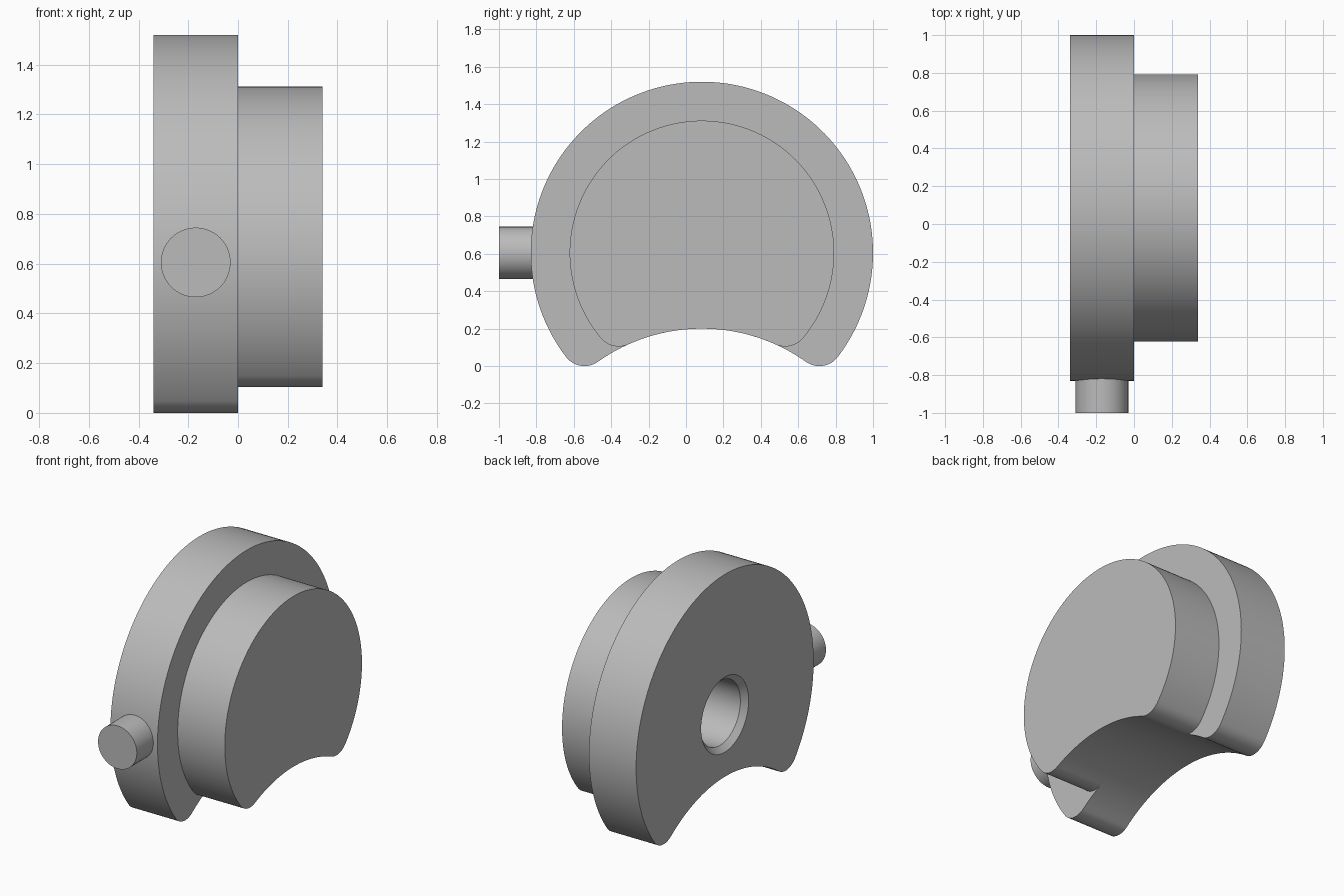
import bpy, bmesh
from math import sin, cos, pi, sqrt, atan2, radians
from mathutils import Matrix, Vector

if "Cube" in bpy.data.objects:
    bpy.data.objects.remove(bpy.data.objects["Cube"])

CY, CZ = 0.085, 0.605       # shared axis of the discs
CUT_R, CUT_Z = 0.962, -0.762  # scooped underside arc
FILLET = 0.124

grey = bpy.data.materials.new("plain grey")
grey.use_nodes = True
grey.diffuse_color = (0.5, 0.5, 0.5, 1)
grey.node_tree.nodes["Principled BSDF"].inputs["Base Color"].default_value = (0.5, 0.5, 0.5, 1)


def make(name, bm):
    bmesh.ops.recalc_face_normals(bm, faces=bm.faces)
    mesh = bpy.data.meshes.new(name)
    bm.to_mesh(mesh)
    bm.free()
    mesh.materials.append(grey)
    obj = bpy.data.objects.new(name, mesh)
    bpy.context.collection.objects.link(obj)
    return obj


def arc(cy, cz, r, a0, a1, n):
    return [(cy + r * cos(a0 + (a1 - a0) * i / n), cz + r * sin(a0 + (a1 - a0) * i / n))
            for i in range(n + 1)]


def scooped_disc(name, radius, x0, x1):
    # Rounded tip centre: tangent to the rim inside and to the scoop outside
    d, a, b = CZ - CUT_Z, radius - FILLET, CUT_R + FILLET
    h = (a * a - b * b + d * d) / (2 * d)
    ty, tz = sqrt(a * a - h * h), CZ - h
    rim = atan2(tz - CZ, ty)
    scoop = atan2(tz - CUT_Z, ty)
    half = arc(0, CUT_Z, CUT_R, pi / 2, scoop, 24)
    half += arc(ty, tz, FILLET, scoop - pi, rim, 20)[1:]
    half += arc(0, CZ, radius, rim, pi / 2, 64)[1:]
    outline = half + [(-y, z) for y, z in half[-2:0:-1]]
    bm = bmesh.new()
    face = bm.faces.new([bm.verts.new((x0, CY + y, z)) for y, z in outline])
    out = bmesh.ops.extrude_face_region(bm, geom=[face])
    bmesh.ops.translate(bm, vec=(x1 - x0, 0, 0),
                        verts=[v for v in out["geom"] if isinstance(v, bmesh.types.BMVert)])
    return make(name, bm)


def bore_cutter():
    # Stepped bore with a chamfered mouth, revolved about the disc axis
    profile = [(-0.4, 0), (-0.4, 0.245), (-0.34, 0.245), (-0.305, 0.21), (0.16, 0.21), (0.16, 0)]
    bm = bmesh.new()
    verts = [bm.verts.new((x, CY, CZ + r)) for x, r in profile]
    edges = [bm.edges.new(pair) for pair in zip(verts, verts[1:])]
    bmesh.ops.spin(bm, geom=verts + edges, cent=(0, CY, CZ), axis=(1, 0, 0),
                   angle=2 * pi, steps=64)
    bmesh.ops.remove_doubles(bm, verts=bm.verts, dist=1e-4)
    return make("bore_cutter", bm)


large_disc = scooped_disc("large_disc", 0.915, -0.34, 0)
small_disc = scooped_disc("small_disc", 0.707, 0, 0.34)

# Blind bore in the large disc's outer face
cutter = bore_cutter()
for obj in (large_disc, small_disc):
    mod = obj.modifiers.new("bore", "BOOLEAN")
    mod.operation, mod.solver, mod.object = "DIFFERENCE", "EXACT", cutter
    graph = bpy.context.evaluated_depsgraph_get()
    obj.data = bpy.data.meshes.new_from_object(obj.evaluated_get(graph))
    obj.modifiers.clear()
bpy.data.objects.remove(cutter)

# Pin on the front rim
bm = bmesh.new()
bmesh.ops.create_cone(bm, cap_ends=True, segments=64, radius1=0.14, radius2=0.14, depth=0.22,
                      matrix=Matrix.Translation(Vector((-0.17, -0.89, CZ))) @ Matrix.Rotation(pi / 2, 4, "X"))
front_pin = make("front_pin", bm)

bpy.ops.object.select_all(action="DESELECT")
for obj in (large_disc, small_disc, front_pin):
    obj.select_set(True)
bpy.context.view_layer.objects.active = large_disc
bpy.ops.object.shade_smooth_by_angle(angle=radians(30))
